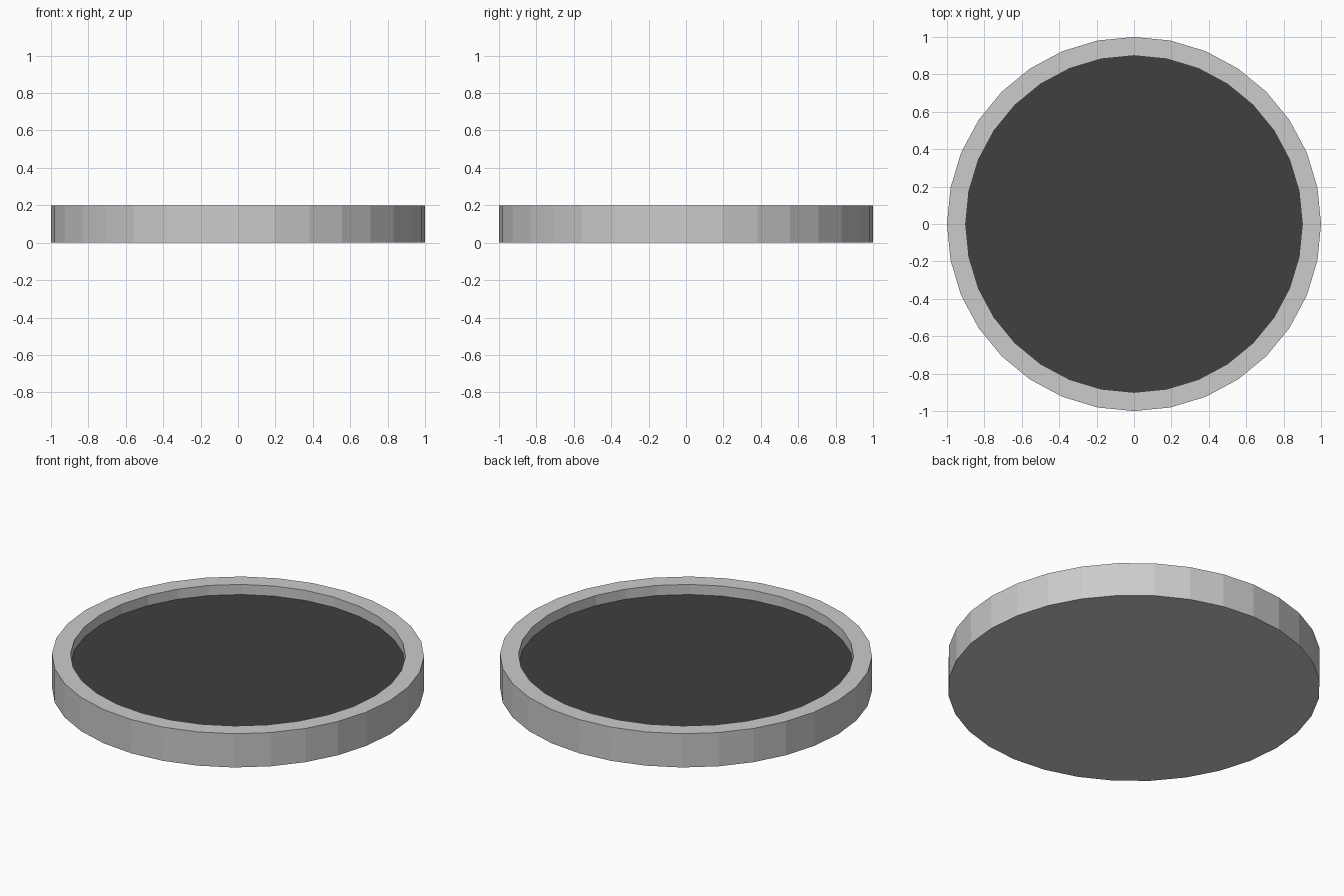
import bpy, bmesh
from math import cos, sin, tau

if "Cube" in bpy.data.objects:
    bpy.data.objects.remove(bpy.data.objects["Cube"])

SIDES = 32


def new_object(name, bm):
    bmesh.ops.recalc_face_normals(bm, faces=bm.faces)
    mesh = bpy.data.meshes.new(name)
    bm.to_mesh(mesh)
    bm.free()
    obj = bpy.data.objects.new(name, mesh)
    bpy.context.collection.objects.link(obj)
    return obj


def ring(bm, radius, z):
    return [bm.verts.new((radius * cos(tau * i / SIDES), radius * sin(tau * i / SIDES), z))
            for i in range(SIDES)]


# Shallow dish: outer wall, flat rim, inner wall and recessed floor in one closed shell
bm = bmesh.new()
profile = [(1.0, 0.0), (1.0, 0.2), (0.9, 0.2), (0.9, 0.14)]
rings = [ring(bm, r, z) for r, z in profile]
for a, b in zip(rings, rings[1:]):
    for i in range(SIDES):
        j = (i + 1) % SIDES
        bm.faces.new((a[i], a[j], b[j], b[i]))
bm.faces.new(rings[0])
floor = bm.faces.new(rings[-1])
floor.material_index = 1
dish = new_object("round_dish", bm)

# Grey body, dark recessed floor
for name, value in (("body_grey", 0.8), ("floor_dark", 0.05)):
    mat = bpy.data.materials.new(name)
    mat.diffuse_color = (value, value, value, 1)
    mat.use_nodes = True
    mat.node_tree.nodes["Principled BSDF"].inputs["Base Color"].default_value = mat.diffuse_color
    dish.data.materials.append(mat)
